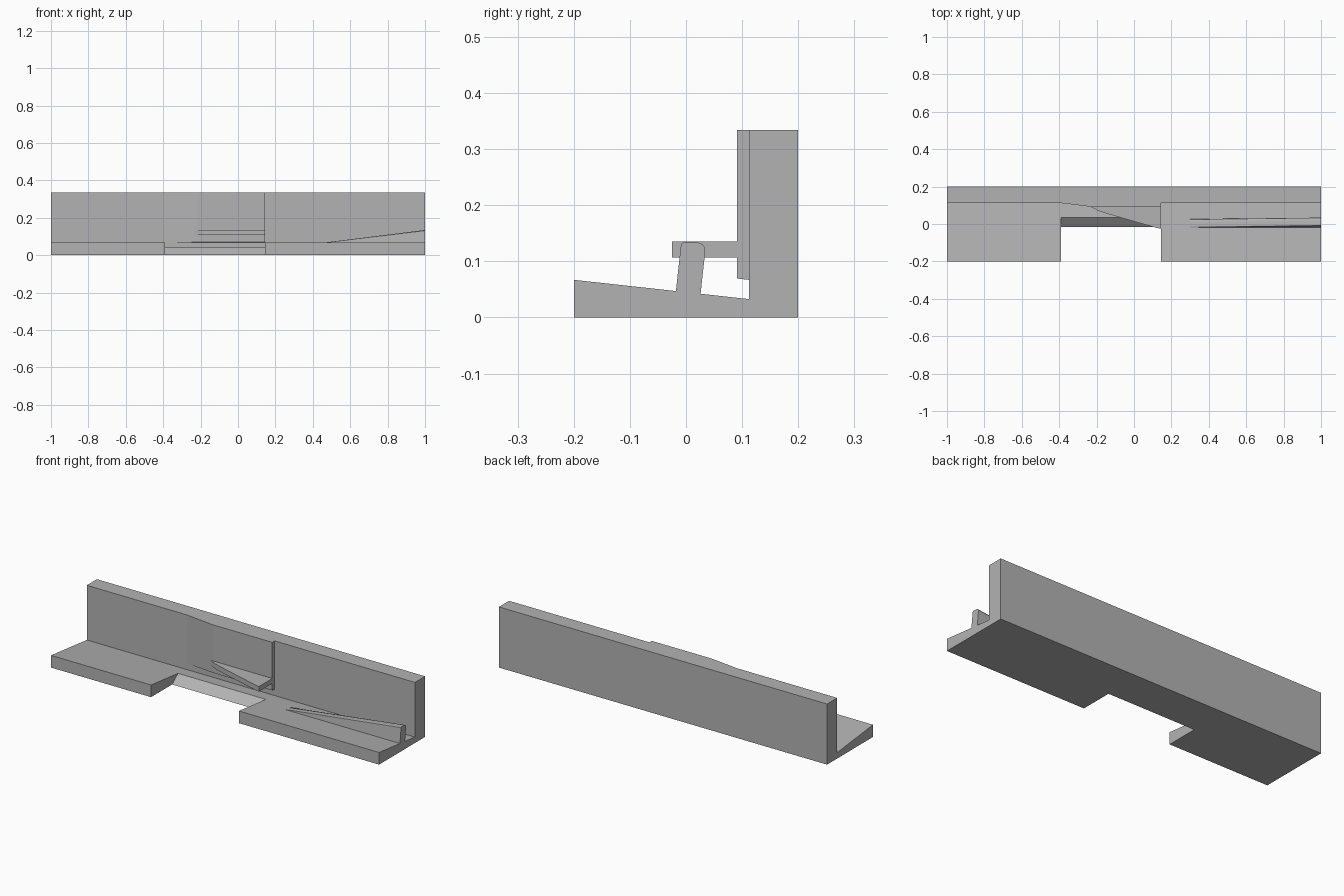
import bpy
import bmesh
from mathutils import Vector

cube = bpy.data.objects.get("Cube")
if cube:
    bpy.data.objects.remove(cube, do_unlink=True)

grey = bpy.data.materials.new("plain grey")
grey.use_nodes = True
colour = (0.45, 0.45, 0.45, 1)
grey.diffuse_color = colour
grey.node_tree.nodes["Principled BSDF"].inputs["Base Color"].default_value = colour


def loft(name, start, end):
    """Solid joining two matching outlines of 3D points."""
    bm = bmesh.new()
    a = [bm.verts.new(p) for p in start]
    b = [bm.verts.new(p) for p in end]
    n = len(a)
    bm.faces.new(a)
    bm.faces.new(b)
    for i in range(n):
        j = (i + 1) % n
        bm.faces.new((a[i], a[j], b[j], b[i]))
    bmesh.ops.remove_doubles(bm, verts=bm.verts, dist=1e-5)
    bmesh.ops.recalc_face_normals(bm, faces=bm.faces)
    mesh = bpy.data.meshes.new(name)
    bm.to_mesh(mesh)
    bm.free()
    mesh.materials.append(grey)
    obj = bpy.data.objects.new(name, mesh)
    bpy.context.collection.objects.link(obj)
    return obj


def extrude_x(name, profile, x0, x1):
    return loft(name, [(x0, y, z) for y, z in profile], [(x1, y, z) for y, z in profile])


WALL_Y = 0.112
NOTCH_L, NOTCH_R = -0.39, 0.145


def base_z(y):
    """Height of the sloping top of the base."""
    return 0.067 - 0.11 * (y + 0.2)


# L-shaped body: sloping base and upright wall
body = extrude_x("base_and_wall", [
    (-0.2, 0), (0.2, 0), (0.2, 0.334), (WALL_Y, 0.334),
    (WALL_Y, base_z(WALL_Y)), (-0.2, base_z(-0.2))], -1, 1)

# Notch in the front of the base, with a bevelled back
cutter = extrude_x("notch_cutter", [
    (-0.3, -0.05), (-0.077, -0.05), (-0.017, 0), (0.035, base_z(0.035)),
    (0.083, 0.08), (-0.3, 0.08)], NOTCH_L, NOTCH_R)
cutter.hide_render = True
cut = body.modifiers.new("notch", "BOOLEAN")
cut.operation = "DIFFERENCE"
cut.solver = "EXACT"
cut.object = cutter
bpy.context.view_layer.objects.active = body
bpy.ops.object.modifier_apply(modifier=cut.name)
bpy.data.objects.remove(cutter, do_unlink=True)

# Raised pad on the wall, ramping out from the left
pad_plan = [(NOTCH_L, WALL_Y), (-0.22, 0.091), (NOTCH_R, 0.091), (NOTCH_R, WALL_Y)]
loft("wall_pad",
     [(x, y, 0.067 + 0.11 * (WALL_Y - y)) for x, y in pad_plan],
     [(x, y, 0.334) for x, y in pad_plan])

# Pointed finger standing out from the pad
finger_plan = [(-0.23, 0.091), (-0.19, 0.07), (-0.12, 0.048), (0.125, -0.022),
               (NOTCH_R, -0.025), (NOTCH_R, 0.091)]
loft("guide_finger",
     [(x, y, 0.107) for x, y in finger_plan],
     [(x, y, 0.135) for x, y in finger_plan])

# Leaning fin that tapers down to the base
lean = Vector((0, 0.11, 1))
fin_outline = [(-0.018, 0), (-0.018, 0.084), (-0.014, 0.088), (0.01, 0.09),
               (0.019, 0.088), (0.024, 0.083), (0.026, 0.074), (0.026, 0)]
full = [Vector((1, y, base_z(y))) + lean * h for y, h in fin_outline]
tip = [Vector((0.3, y, base_z(y))) + lean * (h * 0.005) for y, h in fin_outline]
loft("tapered_fin", full, tip)
